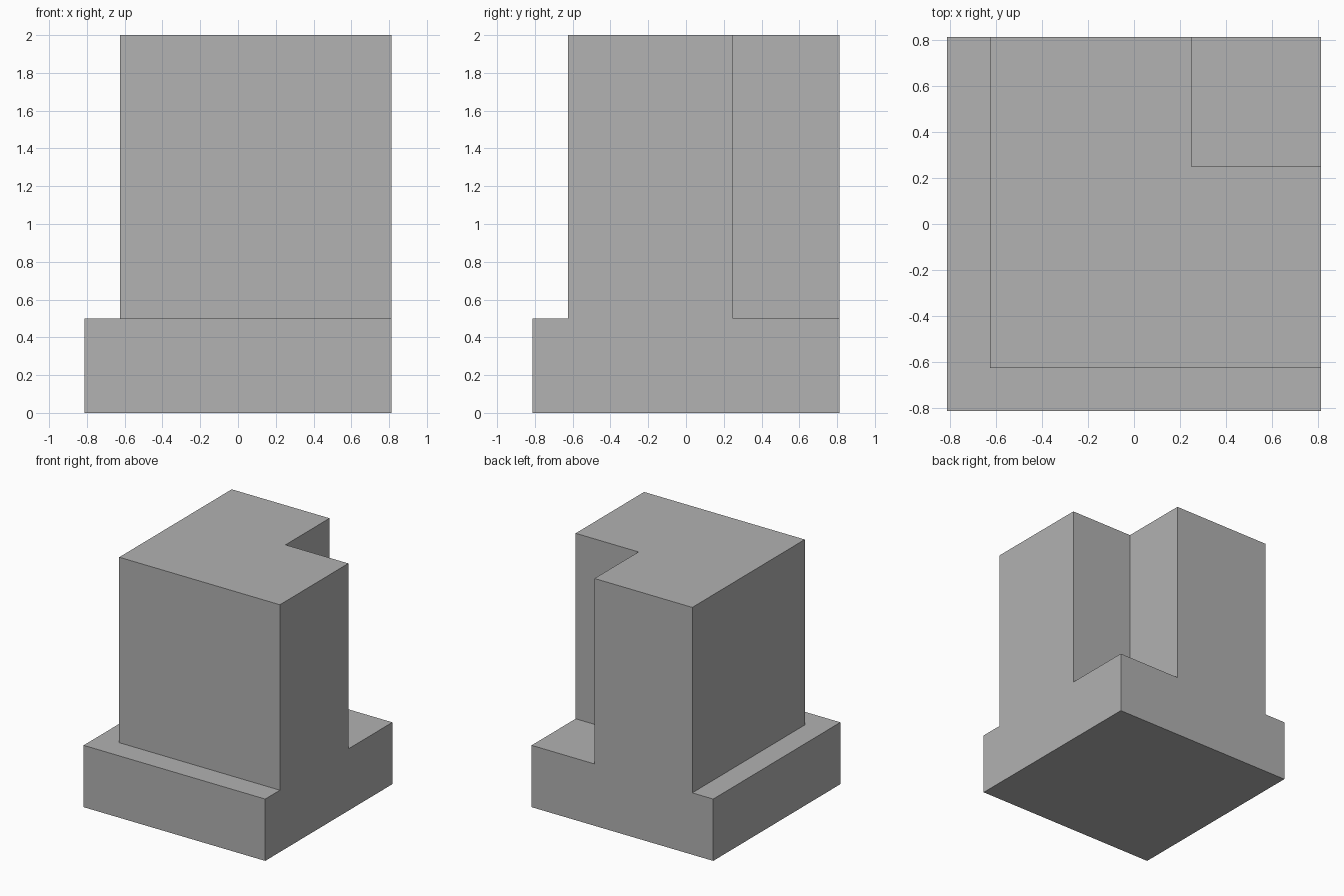
import bpy
import bmesh
from mathutils import Matrix

cube = bpy.data.objects.get("Cube")
if cube:
    bpy.data.objects.remove(cube, do_unlink=True)

HALF = 0.8125    # half width of the square plinth
STEP = -0.625    # front and side ledge line
NOTCH = 0.25     # back corner notch line
BASE_H, TOTAL_H = 0.5, 2.0

# Plain grey material
grey = bpy.data.materials.new("plain grey")
grey.use_nodes = True
colour = (0.445, 0.445, 0.445, 1.0)
grey.diffuse_color = colour
grey.node_tree.nodes["Principled BSDF"].inputs["Base Color"].default_value = colour

# Plinth slab
bm = bmesh.new()
bmesh.ops.create_cube(bm, size=1.0, matrix=Matrix.Translation((0, 0, BASE_H / 2))
                      @ Matrix.Diagonal((2 * HALF, 2 * HALF, BASE_H, 1)))

# Score the ledge and notch lines across the slab
for axis in ((1, 0, 0), (0, 1, 0)):
    for line in (STEP, NOTCH):
        bmesh.ops.bisect_plane(bm, geom=bm.verts[:] + bm.edges[:] + bm.faces[:],
                               plane_co=[line * a for a in axis], plane_no=axis)


def in_tower(face):
    c = face.calc_center_median()
    on_top = c.z > BASE_H - 0.01
    in_notch = c.x > NOTCH and c.y > NOTCH
    return on_top and c.x > STEP and c.y > STEP and not in_notch


# Raise the L-shaped tower, flush with the left and back of the plinth
raised = bmesh.ops.extrude_face_region(bm, geom=[f for f in bm.faces if in_tower(f)])
bmesh.ops.translate(bm, vec=(0, 0, TOTAL_H - BASE_H),
                    verts=[v for v in raised["geom"] if isinstance(v, bmesh.types.BMVert)])

# Merge coplanar faces into clean flat sides
bmesh.ops.recalc_face_normals(bm, faces=bm.faces[:])
bmesh.ops.dissolve_limit(bm, angle_limit=0.01, verts=bm.verts[:], edges=bm.edges[:])

mesh = bpy.data.meshes.new("notched_block")
bm.to_mesh(mesh)
bm.free()
mesh.materials.append(grey)
block = bpy.data.objects.new("notched_block", mesh)
bpy.context.collection.objects.link(block)
